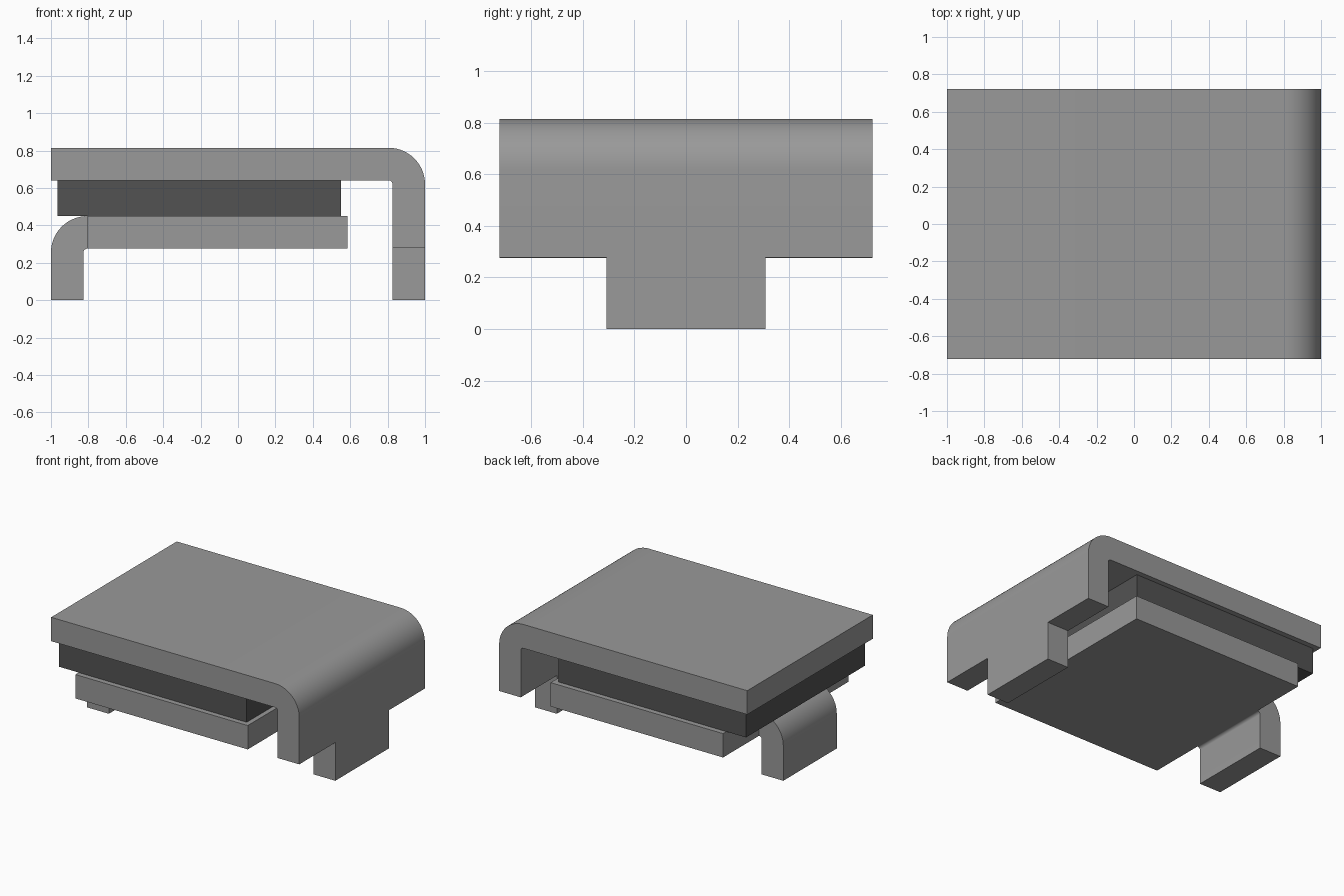
import bpy, bmesh, math
from mathutils import Vector

cube = bpy.data.objects.get("Cube")
if cube:
    bpy.data.objects.remove(cube, do_unlink=True)

T = 0.174      # sheet thickness
R = 0.195      # outer bend radius
HALF = 0.723   # half depth of the plates
TAB = 0.308    # half depth of the tabs


def material(name, v):
    m = bpy.data.materials.new(name)
    m.use_nodes = True
    m.diffuse_color = (v, v, v, 1)
    b = m.node_tree.nodes["Principled BSDF"]
    b.inputs["Base Color"].default_value = (v, v, v, 1)
    b.inputs["Roughness"].default_value = 0.6
    return m


def box(x0, x1, y, z0, z1):
    bm = bmesh.new()
    bmesh.ops.create_cube(bm, size=1)
    for v in bm.verts:
        v.co = Vector(((x0 + x1) / 2 + v.co.x * (x1 - x0), v.co.y * 2 * y,
                       (z0 + z1) / 2 + v.co.z * (z1 - z0)))
    return bm


def split_tab(bm):
    """Cut the mesh along both side lines of the tab."""
    for y in (-TAB, TAB):
        bmesh.ops.bisect_plane(bm, geom=bm.verts[:] + bm.edges[:] + bm.faces[:],
                               plane_co=(0, y, 0), plane_no=(0, 1, 0))


def pick(bm, normal, pos):
    """Find the face with this normal lying at this position, centred on y = 0."""
    bm.normal_update()
    n = Vector(normal)
    return next(f for f in bm.faces if f.normal.dot(n) > 0.99
                and abs(f.calc_center_median().dot(n) - pos) < 0.001
                and abs(f.calc_center_median().y) < 0.01)


def bend(bm, face, side, top):
    """Sweep an end face through a quarter turn downwards."""
    res = bmesh.ops.spin(bm, geom=[face], cent=(side * (1 - R), 0, top - R),
                         axis=(0, side, 0), angle=math.pi / 2, steps=14)
    end = [g for g in res["geom_last"] if isinstance(g, bmesh.types.BMFace)][0]
    if face.is_valid:
        bm.faces.remove(face)
    return end


def pull_down(bm, face, z):
    """Extrude a face straight down to height z."""
    new = bmesh.ops.extrude_face_region(bm, geom=[face])["geom"]
    for v in new:
        if isinstance(v, bmesh.types.BMVert):
            v.co.z = z
    if face.is_valid:
        bm.faces.remove(face)


def finish(bm, name, mat):
    bmesh.ops.remove_doubles(bm, verts=bm.verts[:], dist=0.0001)
    bmesh.ops.recalc_face_normals(bm, faces=bm.faces[:])
    me = bpy.data.meshes.new(name)
    bm.to_mesh(me)
    bm.free()
    ob = bpy.data.objects.new(name, me)
    bpy.context.collection.objects.link(ob)
    me.materials.append(mat)
    bpy.ops.object.select_all(action="DESELECT")
    ob.select_set(True)
    bpy.context.view_layer.objects.active = ob
    bpy.ops.object.shade_smooth_by_angle(angle=math.radians(30))


metal = material("grey metal", 0.32)
dark = material("dark grey", 0.086)

# Upper plate: bends down into a full wall with a narrow tab
TOP, WALL = 0.815, 0.278
bm = box(-1, 1 - R, HALF, TOP - T, TOP)
end = bend(bm, pick(bm, (1, 0, 0), 1 - R), 1, TOP)
pull_down(bm, end, WALL)
split_tab(bm)
pull_down(bm, pick(bm, (0, 0, -1), -WALL), 0)
finish(bm, "upper_plate", metal)

# Lower plate: a narrow tab bends down into a foot
LOW = 0.45
bm = box(-1 + R, 0.585, HALF, LOW - T, LOW)
split_tab(bm)
end = bend(bm, pick(bm, (-1, 0, 0), 1 - R), -1, LOW)
pull_down(bm, end, 0)
finish(bm, "lower_plate", metal)

# Dark core sandwiched between the plates
finish(box(-0.964, 0.55, 0.685, LOW, TOP - T), "core_slab", dark)
